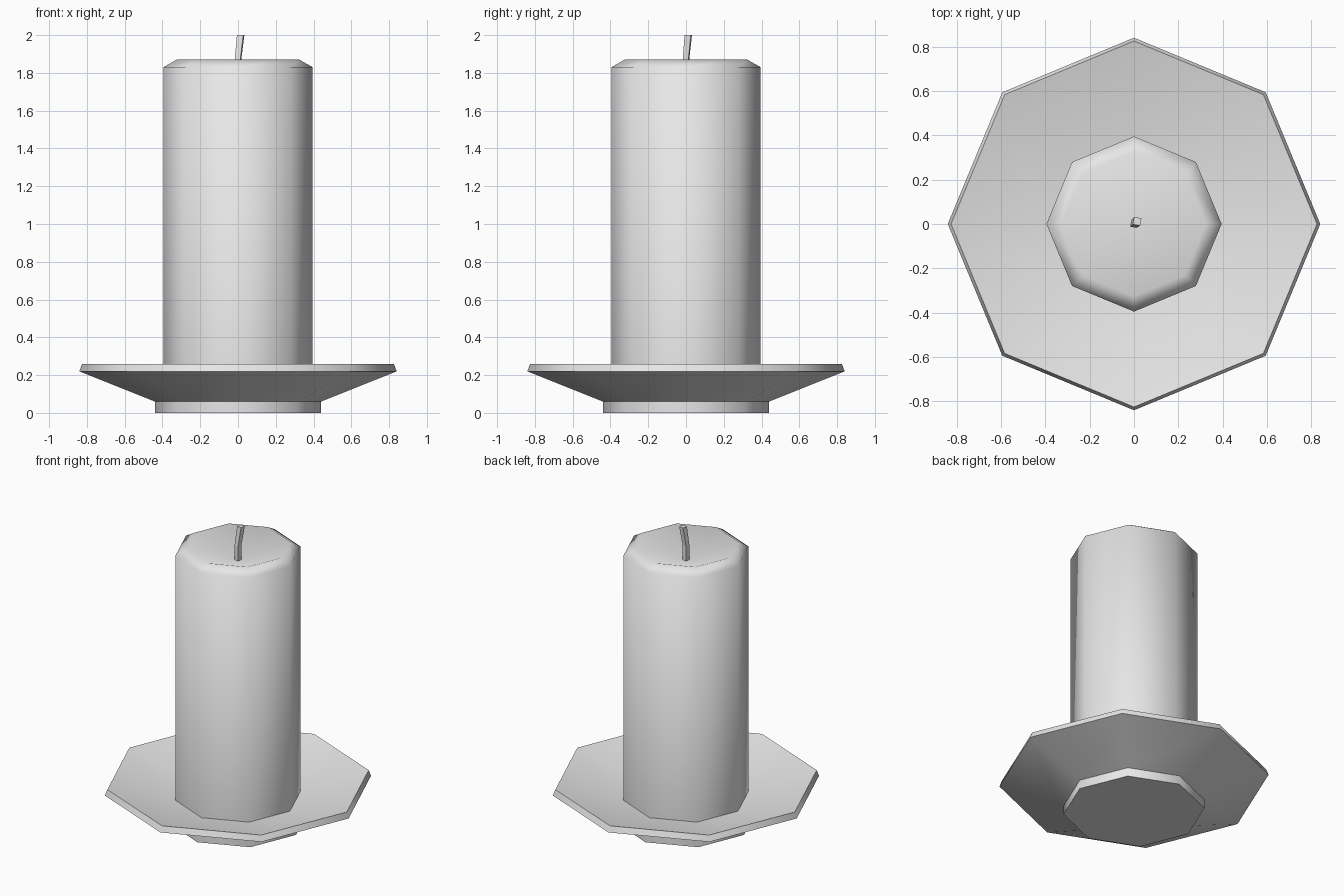
import bpy, bmesh, math
from mathutils import Vector

cube = bpy.data.objects.get("Cube")
if cube:
    bpy.data.objects.remove(cube, do_unlink=True)

SIDES = 8

grey = bpy.data.materials.new("plain_grey")
grey.use_nodes = True
grey.diffuse_color = (0.8, 0.8, 0.8, 1)
grey.node_tree.nodes["Principled BSDF"].inputs["Base Color"].default_value = (0.8, 0.8, 0.8, 1)


def loft(name, rings, sides, turn=0.0, smooth=None):
    """Skin rings of (centre, radius); a zero radius closes to a point."""
    bm = bmesh.new()
    loops = []
    for centre, radius in rings:
        count = sides if radius > 0 else 1
        loops.append([bm.verts.new(Vector(centre) + Vector((
            radius * math.cos(turn + math.tau * i / sides),
            radius * math.sin(turn + math.tau * i / sides), 0)))
            for i in range(count)])
    for low, high in zip(loops, loops[1:]):
        for i in range(sides):
            j = (i + 1) % sides
            quad = [low[i % len(low)], low[j % len(low)],
                    high[j % len(high)], high[i % len(high)]]
            bm.faces.new(list(dict.fromkeys(quad)))
    # Close any open ends
    for end in (loops[0], loops[-1]):
        if len(end) > 1:
            bm.faces.new(end)
    bmesh.ops.recalc_face_normals(bm, faces=bm.faces)
    mesh = bpy.data.meshes.new(name)
    bm.to_mesh(mesh)
    bm.free()
    mesh.materials.append(grey)
    obj = bpy.data.objects.new(name, mesh)
    bpy.context.collection.objects.link(obj)
    if smooth:
        bpy.ops.object.select_all(action="DESELECT")
        obj.select_set(True)
        bpy.context.view_layer.objects.active = obj
        bpy.ops.object.shade_smooth_by_angle(angle=math.radians(smooth))
    return obj


def turned(name, profile):
    return loft(name, [((0, 0, z), r) for r, z in profile], SIDES, smooth=65)


# Dished plate standing on a short foot
turned("plate", [(0.44, 0), (0.44, 0.06), (0.84, 0.22), (0.825, 0.26), (0.39, 0.15)])

# Candle with a bevelled shoulder and a sunken top
turned("candle", [(0.395, 0.14), (0.395, 1.83), (0.325, 1.87), (0, 1.765)])

# Square wick, straight at the base and leaning at the tip
loft("wick", [((0, 0, 1.74), 0.021), ((0, 0, 1.87), 0.021), ((0.014, 0.012, 2.0), 0.024)],
     4, turn=math.radians(35))
